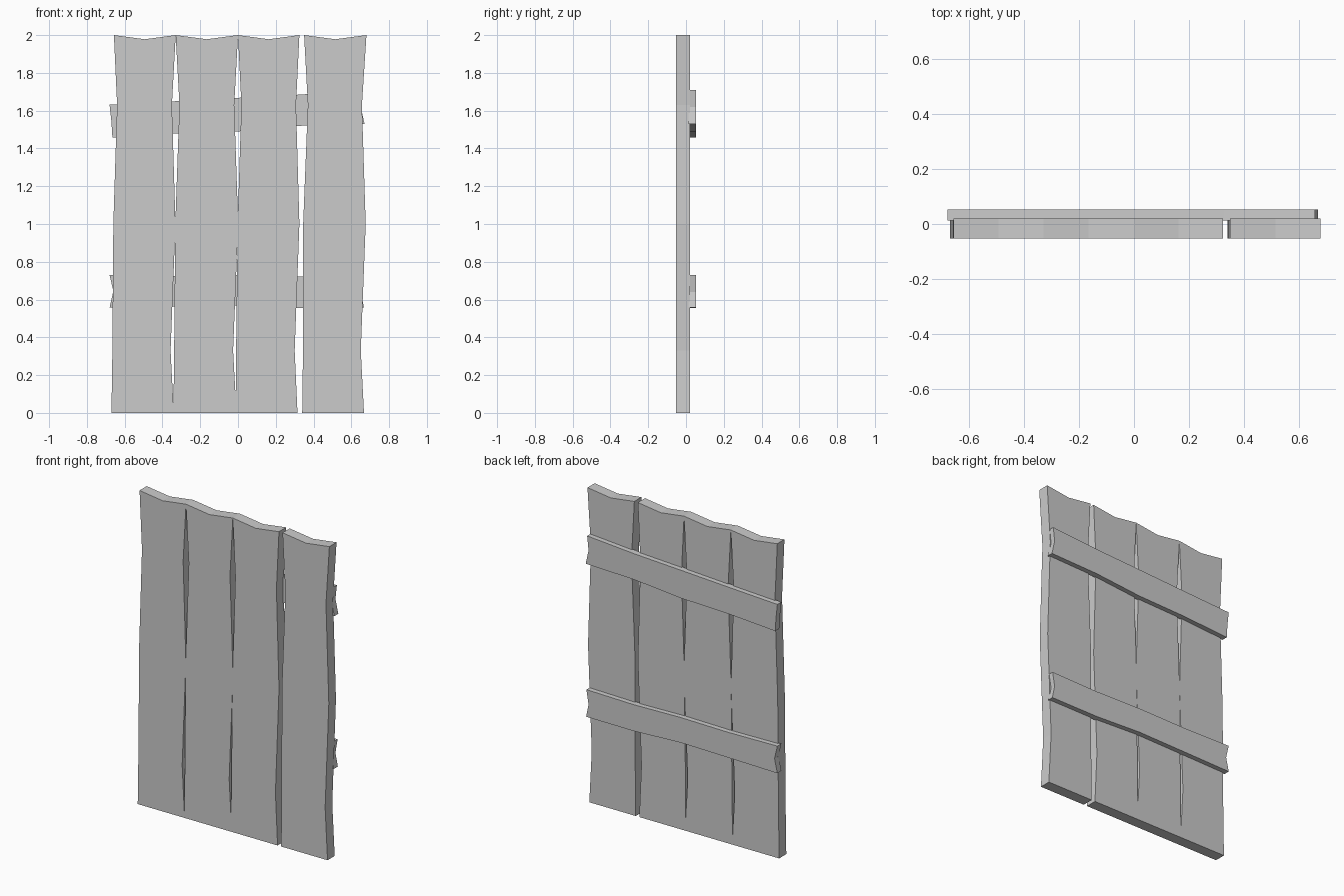
import bpy, bmesh


def slab(name, outline, y0, y1):
    """Extrude an (x, z) outline between two depths."""
    bm = bmesh.new()
    face = bm.faces.new([bm.verts.new((x, y0, z)) for x, z in outline])
    ext = bmesh.ops.extrude_face_region(bm, geom=[face])
    for v in ext["geom"]:
        if isinstance(v, bmesh.types.BMVert):
            v.co.y = y1
    bmesh.ops.recalc_face_normals(bm, faces=bm.faces)
    mesh = bpy.data.meshes.new(name)
    bm.to_mesh(mesh)
    bm.free()
    ob = bpy.data.objects.new(name, mesh)
    bpy.context.collection.objects.link(ob)
    return ob


# Upright planks: wavy left and right edges at shared heights, dipped top
heights = (0, 0.33, 1.0, 1.63, 2.0)
planks = [
    ((-0.67, -0.665, -0.66, -0.64, -0.657), (-0.34, -0.357, -0.331, -0.35, -0.33)),
    ((-0.342, -0.338, -0.332, -0.31, -0.33), (-0.008, -0.026, 0.001, -0.02, 0.0)),
    ((-0.013, -0.01, -0.002, 0.018, 0.0), (0.315, 0.30, 0.325, 0.307, 0.325)),
    ((0.34, 0.344, 0.345, 0.37, 0.35), (0.667, 0.65, 0.676, 0.656, 0.68)),
]
for i, (left, right) in enumerate(planks, 1):
    top_mid = ((left[-1] + right[-1]) / 2, 1.978)
    outline = list(zip(right, heights)) + [top_mid] + list(zip(left, heights))[::-1]
    slab(f"plank_{i}", outline, -0.052, 0.02)

# Cross battens on the back with slightly notched ends
slab("upper_batten", [(-0.665, 1.458), (-0.33, 1.48), (0, 1.49), (0.33, 1.52),
                      (0.67, 1.53), (0.65, 1.62), (0.66, 1.71), (0.33, 1.685),
                      (0, 1.668), (-0.33, 1.65), (-0.68, 1.632), (-0.67, 1.54)],
     0.012, 0.052)
slab("lower_batten", [(-0.68, 0.557), (-0.33, 0.564), (0, 0.57), (0.33, 0.555),
                      (0.667, 0.557), (0.65, 0.64), (0.665, 0.73), (0.33, 0.723),
                      (0, 0.73), (-0.33, 0.725), (-0.68, 0.73), (-0.66, 0.645)],
     0.012, 0.052)
